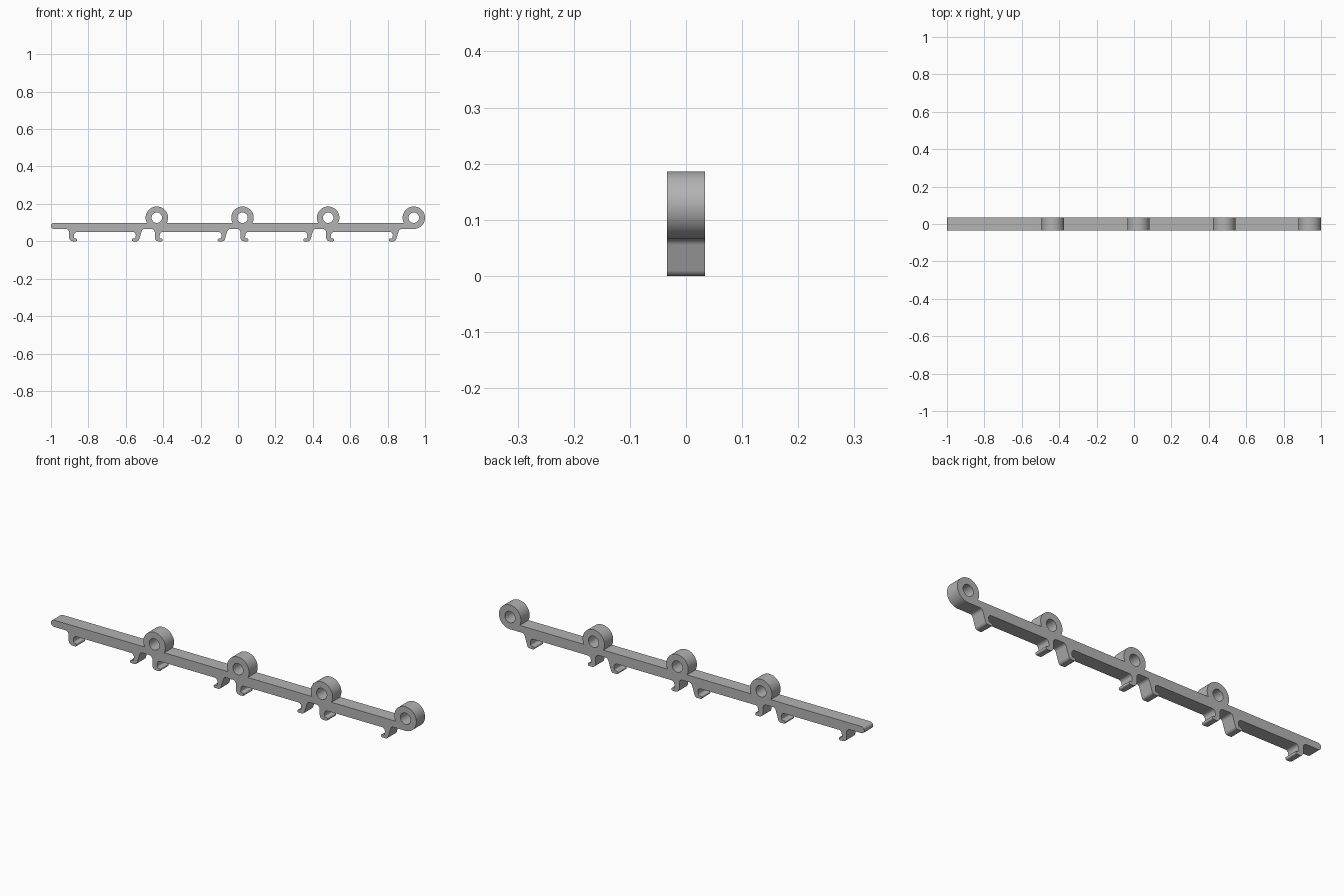
import bpy, math
from mathutils import Vector

if "Cube" in bpy.data.objects:
    bpy.data.objects.remove(bpy.data.objects["Cube"])

PITCH = 0.458          # spacing of the repeated clip / ring unit
RING_X = 0.94          # centre of the last ring
RING_Z, R_OUT, R_IN = 0.126, 0.06, 0.028
TOP, LOW, MID = 0.099, 0.05, 0.066
HALF_DEPTH = 0.034


def fillet(a, p, b, r, n=6):
    """Points of an arc that rounds corner p between neighbours a and b."""
    a, p, b = Vector(a), Vector(p), Vector(b)
    if r <= 0:
        return [p]
    u, v = (a - p).normalized(), (b - p).normalized()
    half = math.acos(max(-1, min(1, u.dot(v)))) / 2
    if half > 1.55:
        return [p]
    t = min(r / math.tan(half), 0.49 * (a - p).length, 0.49 * (b - p).length)
    r = t * math.tan(half)
    c = p + (u + v).normalized() * (r / math.sin(half))
    s, e = p + u * t - c, p + v * t - c
    sweep = math.atan2(s.x * e.y - s.y * e.x, s.dot(e))
    a0 = math.atan2(s.y, s.x)
    return [c + Vector((math.cos(a0 + sweep * i / n), math.sin(a0 + sweep * i / n))) * r
            for i in range(n + 1)]


def arc(cx, r, a0, a1, n):
    return [(cx + r * math.cos(a0 + (a1 - a0) * i / n),
             RING_Z + r * math.sin(a0 + (a1 - a0) * i / n)) for i in range(n + 1)]


# Outline as (x, z, corner radius), beginning at the rounded left tip
pts = [(-1.0, TOP, 0.016), (-1.0, MID, 0.016)]

# Underside: four pairs of inward-facing snap hooks
left_hook = [(-0.903, MID, 0.018), (-0.903, 0.0, 0.02),
             (-0.861, 0.0, 0.006), (-0.861, 0.015, 0.006), (-0.879, 0.015, 0.008),
             (-0.874, LOW, 0.016)]
right_hook = [(-0.545, LOW, 0.016), (-0.548, 0.014, 0.008), (-0.567, 0.014, 0.006),
              (-0.567, 0.0, 0.006), (-0.532, 0.0, 0.014), (-0.511, MID, 0.016)]
for k in range(4):
    pts += [(x + k * PITCH, z, r) for x, z, r in left_hook + right_hook]

# End ring, tangent to the bar's underside, then rings along the top
a_top = math.asin((TOP - RING_Z) / R_OUT)
pts += [(x, z, 0) for x, z in arc(RING_X, R_OUT, -math.pi / 2, math.pi - a_top, 48)]
for k in range(1, 4):
    pts += [(x, z, 0) for x, z in arc(RING_X - k * PITCH, R_OUT, a_top, math.pi - a_top, 40)]

outline = []
for i, (x, z, r) in enumerate(pts):
    outline += fillet(pts[i - 1][:2], (x, z), pts[(i + 1) % len(pts)][:2], r)

# Filled 2D curve with ring holes, extruded across the depth
curve = bpy.data.curves.new("clip_rail_profile", 'CURVE')
curve.dimensions = '2D'
curve.fill_mode = 'BOTH'
curve.extrude = HALF_DEPTH
loops = [outline] + [arc(RING_X - k * PITCH, R_IN, 0, 2 * math.pi, 32)[:-1] for k in range(4)]
for loop in loops:
    s = curve.splines.new('POLY')
    s.points.add(len(loop) - 1)
    for p, q in zip(s.points, loop):
        p.co = (q[0], q[1], 0, 1)
    s.use_cyclic_u = True

rail = bpy.data.objects.new("clip_rail", curve)
bpy.context.collection.objects.link(rail)
rail.rotation_euler = (math.pi / 2, 0, 0)
bpy.context.view_layer.objects.active = rail
rail.select_set(True)
bpy.ops.object.convert(target='MESH')
rail = bpy.context.object
bpy.ops.object.transform_apply(location=False, rotation=True, scale=False)

# Weld seams, make normals consistent, smooth the curved walls
bpy.ops.object.mode_set(mode='EDIT')
bpy.ops.mesh.select_all(action='SELECT')
bpy.ops.mesh.remove_doubles(threshold=0.00005)
bpy.ops.mesh.normals_make_consistent(inside=False)
bpy.ops.object.mode_set(mode='OBJECT')
bpy.ops.object.shade_smooth_by_angle(angle=math.radians(30))

grey = bpy.data.materials.new("plain grey")
grey.diffuse_color = (0.45, 0.45, 0.45, 1)
grey.use_nodes = True
grey.node_tree.nodes["Principled BSDF"].inputs["Base Color"].default_value = grey.diffuse_color
rail.data.materials.clear()
rail.data.materials.append(grey)
